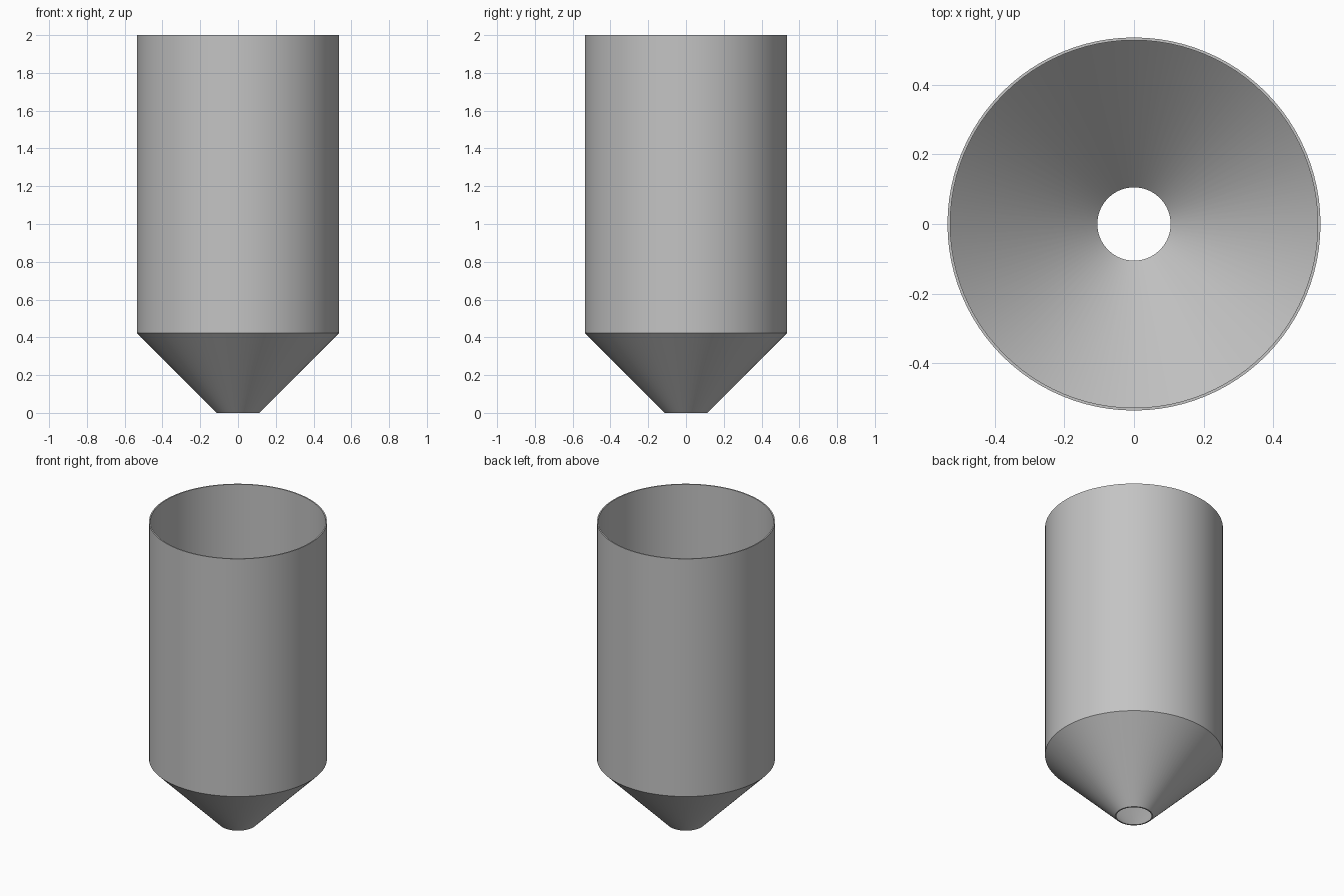
import bpy
import bmesh
import math
from mathutils import Matrix, Vector

cube = bpy.data.objects.get("Cube")
if cube:
    bpy.data.objects.remove(cube, do_unlink=True)

OUTER, OUTLET, JOINT, TOP, WALL = 0.535, 0.113, 0.423, 2.0, 0.008

# Plain grey metal
grey = bpy.data.materials.new("grey_metal")
grey.use_nodes = True
grey.diffuse_color = (0.55, 0.55, 0.55, 1)
grey.node_tree.nodes["Principled BSDF"].inputs["Base Color"].default_value = (0.55, 0.55, 0.55, 1)


def lathe(name, profile, steps=96):
    """Revolve a closed (radius, height) profile around the z axis."""
    bm = bmesh.new()
    verts = [bm.verts.new(Vector((r, 0, z))) for r, z in profile]
    edges = [bm.edges.new((v, verts[i - 1])) for i, v in enumerate(verts)]
    bmesh.ops.spin(bm, geom=verts + edges, cent=(0, 0, 0), axis=(0, 0, 1),
                   angle=math.tau, steps=steps, use_merge=True)
    bmesh.ops.remove_doubles(bm, verts=bm.verts, dist=0.0001)
    bmesh.ops.recalc_face_normals(bm, faces=bm.faces)
    mesh = bpy.data.meshes.new(name)
    bm.to_mesh(mesh)
    bm.free()
    mesh.materials.append(grey)
    obj = bpy.data.objects.new(name, mesh)
    bpy.context.collection.objects.link(obj)
    bpy.ops.object.select_all(action="DESELECT")
    obj.select_set(True)
    bpy.context.view_layer.objects.active = obj
    bpy.ops.object.shade_smooth_by_angle(angle=math.radians(30))
    return obj


# Open cylindrical shell with a conical outlet, as one thin-walled body
lathe("hopper_shell", [
    (OUTLET, 0), (OUTER, JOINT), (OUTER, TOP),
    (OUTER - WALL, TOP), (OUTER - WALL, JOINT), (OUTLET - WALL, 0),
])
